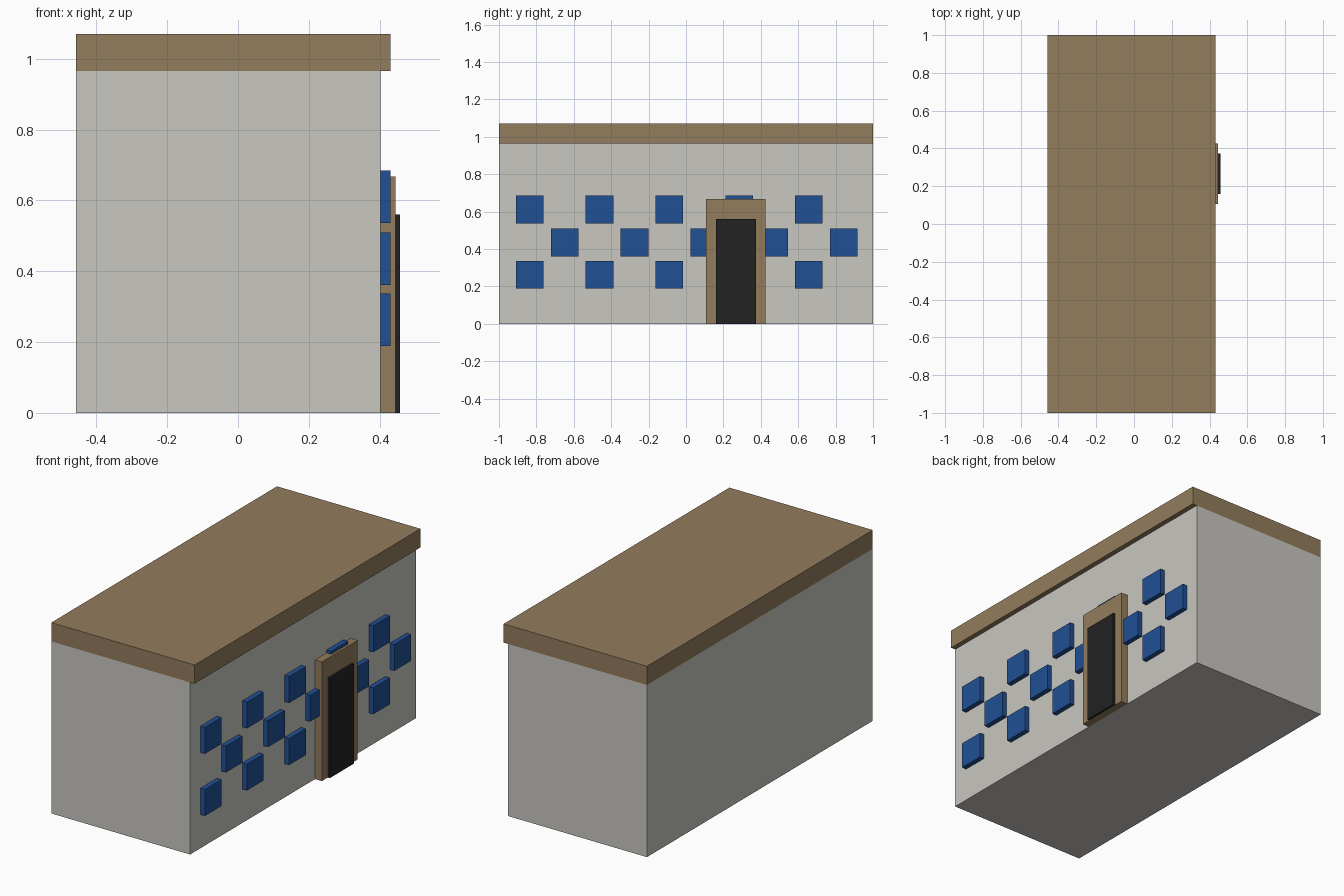
import bpy
import bmesh
from mathutils import Vector

cube = bpy.data.objects.get("Cube")
if cube:
    bpy.data.objects.remove(cube)


def material(name, color):
    mat = bpy.data.materials.new(name)
    mat.use_nodes = True
    mat.diffuse_color = (*color, 1)
    mat.node_tree.nodes["Principled BSDF"].inputs["Base Color"].default_value = (*color, 1)
    return mat


def box(name, xs, ys, zs, mat):
    """Flat-faced box spanning the given ranges."""
    spans = (xs, ys, zs)
    bm = bmesh.new()
    bmesh.ops.create_cube(bm, size=1)
    bmesh.ops.scale(bm, vec=Vector([b - a for a, b in spans]), verts=bm.verts)
    mesh = bpy.data.meshes.new(name)
    bm.to_mesh(mesh)
    bm.free()
    mesh.materials.append(mat)
    obj = bpy.data.objects.new(name, mesh)
    obj.location = [(a + b) / 2 for a, b in spans]
    bpy.context.collection.objects.link(obj)
    return obj


wall_grey = material("wall_grey", (0.58, 0.57, 0.53))
trim_brown = material("trim_brown", (0.29, 0.205, 0.108))
window_blue = material("window_blue", (0.015, 0.08, 0.30))
door_black = material("door_black", (0.016, 0.016, 0.016))

BACK, FACADE, EAVE = -0.458, 0.403, 0.431

# Main body and flat roof overhanging the facade
box("walls", (BACK, FACADE), (-1, 1), (0, 0.965), wall_grey)
box("roof", (BACK, EAVE), (-1, 1), (0.965, 1.07), trim_brown)

# Doorway
box("door_frame", (FACADE, 0.445), (0.107, 0.425), (0, 0.668), trim_brown)
box("door", (0.445, 0.458), (0.16, 0.373), (0, 0.561), door_black)

# Three staggered rows of square windows: name, first centre, bottom height
SIZE, PITCH = 0.148, 0.373
rows = (("upper", -0.835, 0.537), ("middle", -0.648, 0.361), ("lower", -0.835, 0.189))
for row, start, low in rows:
    for i in range(5):
        y = start + i * PITCH
        box(f"{row}_window_{i + 1}", (FACADE, EAVE), (y - SIZE / 2, y + SIZE / 2),
            (low, low + SIZE), window_blue)
